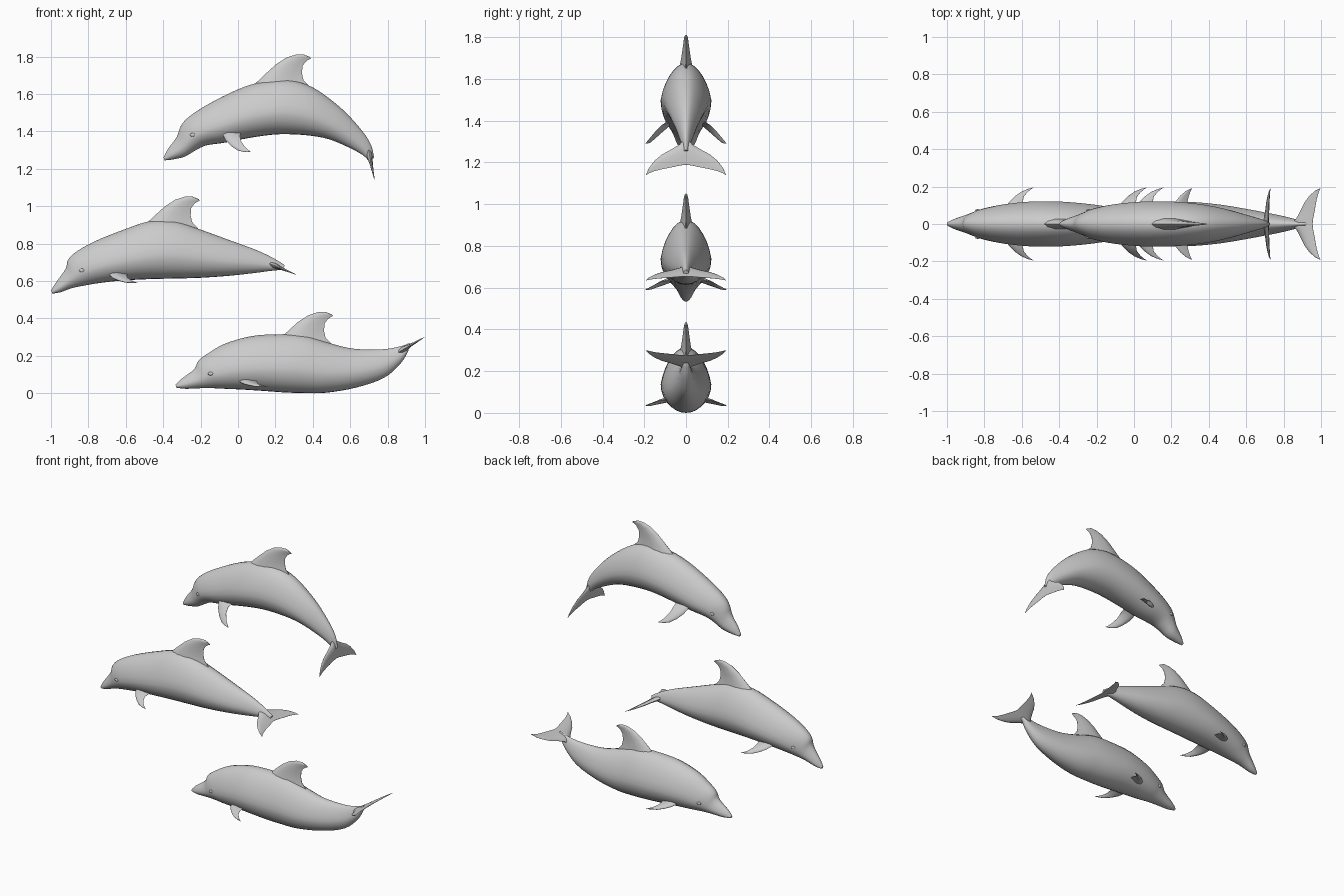
import bpy, bmesh, math
from mathutils import Vector

if "Cube" in bpy.data.objects:
    bpy.data.objects.remove(bpy.data.objects["Cube"])

SEG = 28   # sides of the body
SUB = 4    # rings per body station
# half width of the body at each station, snout to tail
WIDTH = [.010, .027, .048, .066, .085, .105, .119, .121, .115, .101, .076, .047, .025, .012]

# body outlines: back x, z and belly x, z at each station
LEAP = [(-.398, 1.262, -.393, 1.245), (-.375, 1.305, -.35, 1.25), (-.328, 1.37, -.285, 1.265),
        (-.305, 1.43, -.225, 1.30), (-.26, 1.48, -.17, 1.325), (-.16, 1.545, -.07, 1.34),
        (0, 1.625, .06, 1.365), (.13, 1.665, .18, 1.382), (.27, 1.675, .27, 1.385),
        (.40, 1.635, .38, 1.378), (.545, 1.53, .48, 1.36), (.65, 1.42, .58, 1.32),
        (.708, 1.335, .665, 1.275), (.728, 1.26, .70, 1.24)]
GLIDE = [(-.999, .55, -.993, .533), (-.975, .59, -.95, .54), (-.922, .665, -.885, .563),
         (-.908, .715, -.815, .577), (-.86, .76, -.75, .588), (-.76, .815, -.65, .60),
         (-.61, .875, -.53, .608), (-.47, .92, -.41, .612), (-.34, .92, -.31, .614),
         (-.20, .875, -.19, .618), (-.03, .813, -.05, .628), (.10, .765, .08, .642),
         (.19, .722, .18, .655), (.25, .685, .24, .66)]
SWIM = [(-.334, .045, -.33, .03), (-.305, .075, -.28, .024), (-.235, .128, -.20, .027),
        (-.213, .172, -.13, .027), (-.165, .21, -.07, .024), (-.07, .265, .02, .02),
        (.07, .305, .13, .013), (.21, .315, .24, .005), (.35, .31, .35, .001),
        (.49, .268, .47, .003), (.62, .238, .63, .03), (.77, .235, .78, .082),
        (.865, .25, .87, .16), (.92, .27, .91, .225)]

# dorsal fin: front x, z, rear x, z, half thickness (placed on the leaping pose)
DORSAL = [(.04, 1.60, .43, 1.57, .045), (.10, 1.663, .378, 1.645, .032), (.155, 1.715, .35, 1.675, .023),
          (.205, 1.76, .342, 1.71, .017), (.26, 1.795, .345, 1.75, .012), (.31, 1.811, .362, 1.773, .008),
          (.35, 1.812, .378, 1.784, .006), (.385, 1.798, .391, 1.79, .002)]
# flipper: front u, drop, rear u, drop, span, half thickness
FLIPPER = [(-.005, .1, .11, .15, .055, .014), (0, 0, .10, 0, .08, .013), (.02, -.4, .095, -.1, .115, .011),
           (.05, -.7, .10, -.4, .145, .008), (.085, -.93, .12, -.7, .17, .006),
           (.12, -1, .138, -.88, .185, .004), (.149, -1, .153, -.98, .194, .001)]
# half fluke: front u, rear u, span, half thickness
FLUKE = [(-.04, .10, 0, .016), (0, .104, .03, .012), (.028, .114, .075, .008), (.05, .122, .115, .007),
         (.08, .131, .15, .005), (.115, .142, .177, .003), (.147, .151, .191, .001)]


def loft(name, rings, cap_start=True, mirror=False):
    bm = bmesh.new()
    loops = [[bm.verts.new(p) for p in r] for r in rings]
    n = len(rings[0])
    for a, b in zip(loops, loops[1:]):
        for i in range(n):
            j = (i + 1) % n
            bm.faces.new((a[i], a[j], b[j], b[i]))
    if cap_start:
        bm.faces.new(loops[0])
    bm.faces.new(loops[-1])
    bmesh.ops.recalc_face_normals(bm, faces=bm.faces)
    me = bpy.data.meshes.new(name)
    bm.to_mesh(me)
    bm.free()
    ob = bpy.data.objects.new(name, me)
    bpy.context.collection.objects.link(ob)
    if mirror:
        m = ob.modifiers.new("mirror", 'MIRROR')
        m.use_axis = (False, True, False)
    smooth(ob)
    return ob


def smooth(ob):
    bpy.ops.object.select_all(action='DESELECT')
    ob.select_set(True)
    bpy.context.view_layer.objects.active = ob
    bpy.ops.object.shade_smooth_by_angle(angle=math.radians(50))


def blade(name, sections, **kw):
    """Thin fin from (front point, rear point, half thickness) sections."""
    foil = [(0, 0), (.06, .5), (.2, .9), (.4, 1), (.7, .55), (1, .05)]
    foil += [(c, -t) for c, t in foil[-1:0:-1]]
    rings = []
    for k, (le, te, th) in enumerate(sections):
        lo, hi = sections[max(k - 1, 0)], sections[min(k + 1, len(sections) - 1)]
        span = (hi[0] + hi[1]) - (lo[0] + lo[1])
        nor = (te - le).cross(span).normalized()
        rings.append([le.lerp(te, c) + nor * th * t for c, t in foil])
    return loft(name, rings, **kw)


def spline(rows):
    """Smooth rows of numbers by Catmull-Rom."""
    out = []
    n = len(rows) - 1
    for i in range(n):
        p = [rows[max(0, min(n, i + d))] for d in (-1, 0, 1, 2)]
        for s in range(SUB):
            t = s / SUB
            out.append([.5 * (2 * b + (c - a) * t + (2 * a - 5 * b + 4 * c - d) * t * t
                              + (3 * b - a - 3 * c + d) * t ** 3) for a, b, c, d in zip(*p)])
    return out + [list(rows[-1])]


def body_point(row, ang):
    xt, zt, xb, zb, w = row
    c = math.cos(ang)
    f = .42 + (.58 if c > 0 else .42) * c
    y = w * math.sin(ang) * (1 - .2 * max(c, 0))
    return Vector((xb + (xt - xb) * f, y, zb + (zt - zb) * f))


def dolphin(pose, outline, fin_shift, flipper_root, drop, fluke_root, fluke_dir):
    # body
    rows = spline([o + (w,) for o, w in zip(outline, WIDTH)])
    loft(pose + "_body", [[body_point(r, 2 * math.pi * i / SEG) for i in range(SEG)] for r in rows])
    # eyes
    for side in (-1, 1):
        p = body_point(rows[int(3.5 * SUB)], side * math.radians(84))
        bpy.ops.mesh.primitive_uv_sphere_add(segments=12, ring_count=8, radius=.012, location=p)
        eye = bpy.context.object
        eye.name = pose + "_eye"
        eye.scale = (1.2, .5, .8)
        smooth(eye)
    # dorsal fin
    dx, dz = fin_shift
    blade(pose + "_dorsal_fin", [(Vector((a + dx, 0, b + dz)), Vector((c + dx, 0, d + dz)), t)
                                 for a, b, c, d, t in DORSAL])
    # flippers
    x, z = flipper_root
    blade(pose + "_flippers", [(Vector((x + a, v, z + b * drop)), Vector((x + c, v, z + d * drop)), t)
                               for a, b, c, d, v, t in FLIPPER], mirror=True)
    # tail flukes
    root = Vector((fluke_root[0], 0, fluke_root[1]))
    d = Vector((fluke_dir[0], 0, fluke_dir[1])).normalized()
    blade(pose + "_tail_flukes", [(root + d * a + Vector((0, v, 0)), root + d * b + Vector((0, v, 0)), t)
                                  for a, b, v, t in FLUKE], cap_start=False, mirror=True)


dolphin("leaping_dolphin", LEAP, (0, 0), (-.085, 1.39), .10, (.70, 1.287), (.2, -.98))
dolphin("gliding_dolphin", GLIDE, (-.595, -.76), (-.69, .635), .045, (.172, .692), (.92, -.38))
dolphin("swimming_dolphin", SWIM, (.118, -1.377), (.005, .065), .03, (.868, .225), (.86, .5))
